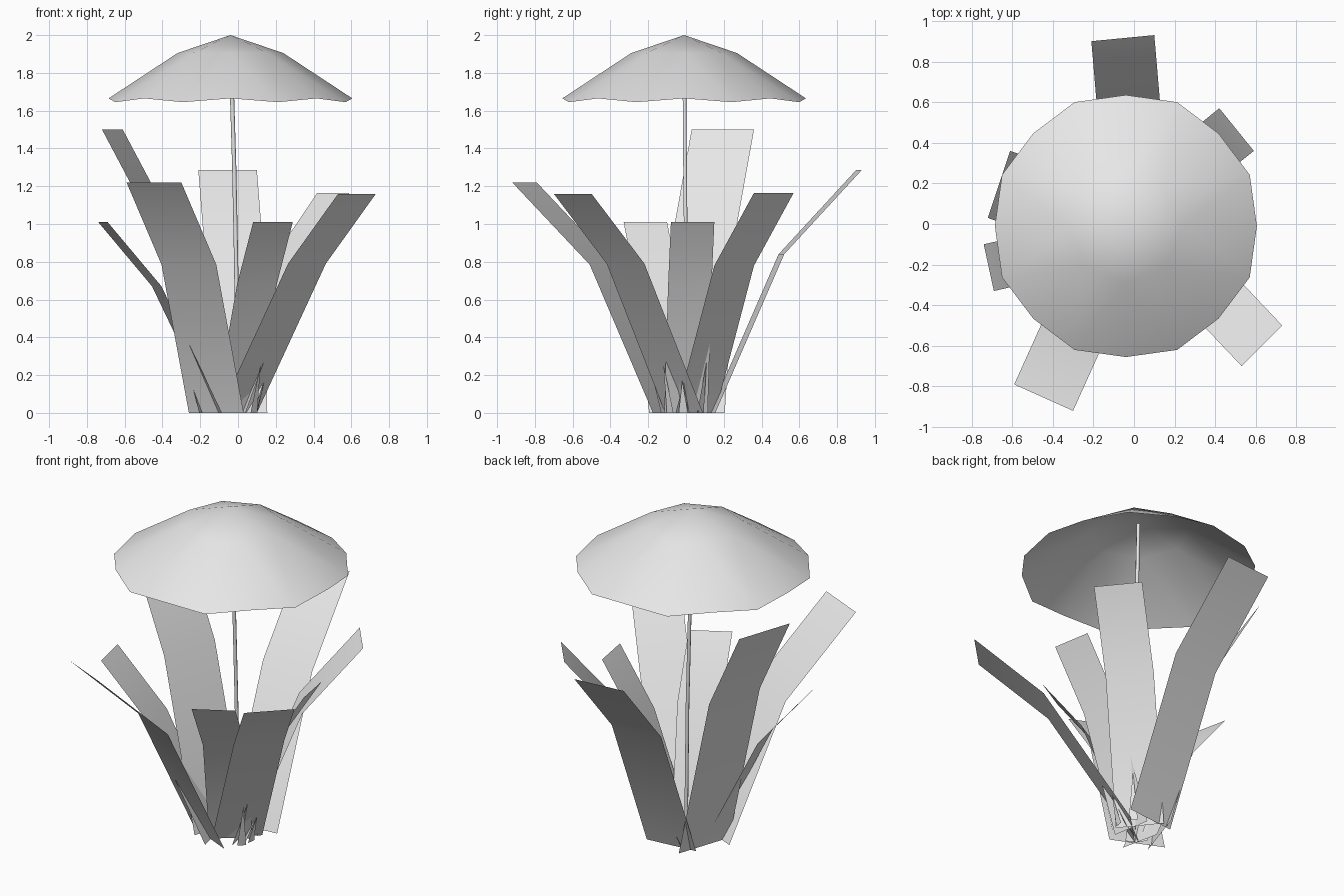
import bpy
import bmesh
from math import cos, sin, tau
from mathutils import Vector

cube = bpy.data.objects.get("Cube")
if cube:
    bpy.data.objects.remove(cube, do_unlink=True)

# Single plain colour
grey = bpy.data.materials.new("light grey")
grey.use_nodes = True
grey.diffuse_color = (0.8, 0.8, 0.8, 1)
grey.node_tree.nodes["Principled BSDF"].inputs["Base Color"].default_value = grey.diffuse_color


def finish(name, bm, smooth=True):
    """Turn a bmesh into a named, coloured object."""
    mesh = bpy.data.meshes.new(name)
    for face in bm.faces:
        face.smooth = smooth
    bm.to_mesh(mesh)
    bm.free()
    mesh.materials.append(grey)
    obj = bpy.data.objects.new(name, mesh)
    bpy.context.collection.objects.link(obj)
    return obj


def ring(bm, centre, radius, count, start=0.0):
    """Horizontal circle of vertices."""
    return [bm.verts.new(centre + Vector((cos(start + tau * i / count),
                                          sin(start + tau * i / count), 0)) * radius)
            for i in range(count)]


def build_canopy():
    """Open cap: apex, eight-sided shoulder and scalloped sixteen-sided rim."""
    bm = bmesh.new()
    apex = bm.verts.new((-0.04, -0.01, 2))
    shoulder = ring(bm, Vector((-0.04, -0.01, 1.905)), 0.28, 8)
    peaks = ring(bm, Vector((-0.04, -0.01, 1.665)), 0.645, 8)
    dips = ring(bm, Vector((-0.04, -0.01, 1.645)), 0.66, 8, tau / 16)
    for i in range(8):
        j = (i + 1) % 8
        bm.faces.new((apex, shoulder[i], shoulder[j]))
        bm.faces.new((shoulder[i], peaks[i], dips[i]))
        bm.faces.new((shoulder[i], dips[i], shoulder[j]))
        bm.faces.new((shoulder[j], dips[i], peaks[j]))
    finish("canopy", bm)


def build_stem():
    """Thin, slightly bent tube up into the cap."""
    bm = bmesh.new()
    path = [(0, 0, 0), (-0.01, 0, 0.8), (-0.02, -0.005, 1.3), (-0.04, -0.01, 1.96)]
    rings = [ring(bm, Vector(p), 0.011, 6) for p in path]
    for low, high in zip(rings, rings[1:]):
        for i in range(6):
            j = (i + 1) % 6
            bm.faces.new((low[i], low[j], high[j], high[i]))
    finish("stem", bm)


def build_leaf(name, base, middle, tip, half_edge):
    """Flat strip with one bend; half_edge is half its width as a vector."""
    bm = bmesh.new()
    side = Vector((*half_edge, 0))
    rows = [(bm.verts.new(Vector(p) - side), bm.verts.new(Vector(p) + side))
            for p in ((*base, 0), middle, tip)]
    for low, high in zip(rows, rows[1:]):
        bm.faces.new((low[0], low[1], high[1], high[0]))
    bmesh.ops.recalc_face_normals(bm, faces=bm.faces)
    # Upper side of every leaf faces the sky
    if sum(f.normal.z for f in bm.faces) < 0:
        bmesh.ops.reverse_faces(bm, faces=bm.faces)
    finish(name, bm)


def build_blade(name, tip, half_width=0.025):
    """Small pointed grass blade leaning outwards."""
    bm = bmesh.new()
    top = Vector(tip)
    foot = Vector((top.x * 0.7, top.y * 0.7, 0))
    side = Vector((-top.y, top.x, 0)).normalized() * half_width
    bm.faces.new([bm.verts.new(p) for p in (foot - side, foot + side, top)])
    finish(name, bm, False)


build_canopy()
build_stem()

# Long leaves: base, bend, tip, half width
leaves = {
    "back_leaf": ((0, 0.14), (-0.02, 0.505, 0.84), (-0.055, 0.915, 1.285), (0.155, 0.015)),
    "back_left_leaf": ((0, 0.05), (0.245, 0.255, 0.78), (0.505, 0.465, 1.165), (0.085, -0.105)),
    "front_left_leaf": ((0, -0.01), (0.365, -0.32, 0.79), (0.63, -0.6, 1.16), (0.1, 0.1)),
    "front_leaf": ((-0.02, -0.04), (0.1, -0.27, 0.68), (0.185, -0.5, 1.01), (0.105, 0.06)),
    "front_right_leaf": ((-0.115, -0.11), (-0.26, -0.445, 0.785), (-0.445, -0.855, 1.22), (0.145, -0.065)),
    "right_leaf": ((-0.11, -0.08), (-0.43, -0.15, 0.67), (-0.715, -0.215, 1.01), (-0.025, 0.115)),
    "tall_right_leaf": ((-0.15, 0.04), (-0.4, 0.105, 1), (-0.665, 0.195, 1.5), (0.055, 0.165)),
    "left_leaf": ((0.02, 0), (0.26, 0.02, 0.67), (0.48, 0.035, 1.01), (-0.02, 0.115)),
}
for leaf_name, parts in leaves.items():
    build_leaf(leaf_name, *parts)

# Short grass blades around the foot
blades = [(0.12, -0.12, 0.26), (0.14, -0.02, 0.17), (-0.1, -0.17, 0.16),
          (-0.18, -0.1, 0.18), (0.1, 0.11, 0.28)]
for number, point in enumerate(blades, 1):
    build_blade(f"grass_blade_{number}", point)
